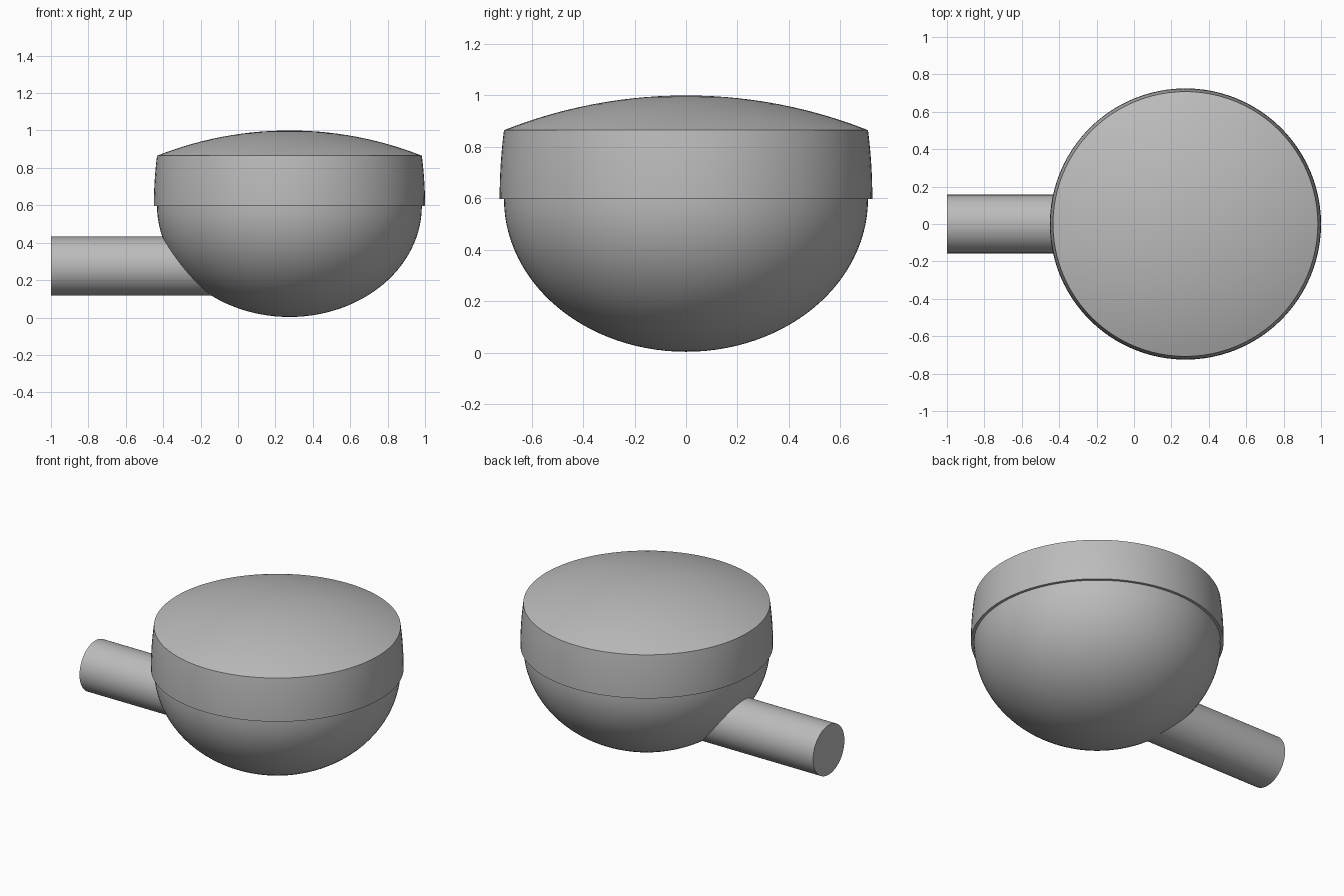
import bpy, bmesh, math
from mathutils import Matrix

if "Cube" in bpy.data.objects:
    bpy.data.objects.remove(bpy.data.objects["Cube"], do_unlink=True)

CENTRE_X = 0.275
RIM_Z = 0.597
BOWL_R, BAND_R = 0.708, 0.725
EDGE_Z, TOP_Z = 0.865, 1.0

grey = bpy.data.materials.new("plain grey")
grey.use_nodes = True
colour = (0.5, 0.5, 0.5, 1)
grey.diffuse_color = colour
grey.node_tree.nodes["Principled BSDF"].inputs["Base Color"].default_value = colour


def lathe(name, profile, matrix, steps=96):
    """Spin a profile of (radius, height) points into a solid of revolution."""
    bm = bmesh.new()
    verts = [bm.verts.new((r, 0, z)) for r, z in profile]
    edges = [bm.edges.new(pair) for pair in zip(verts, verts[1:])]
    bmesh.ops.spin(bm, geom=verts + edges, cent=(0, 0, 0), axis=(0, 0, 1),
                   angle=math.tau, steps=steps, use_duplicate=False)
    bmesh.ops.remove_doubles(bm, verts=bm.verts, dist=1e-4)
    bmesh.ops.recalc_face_normals(bm, faces=bm.faces)
    mesh = bpy.data.meshes.new(name)
    bm.to_mesh(mesh)
    bm.free()
    mesh.transform(matrix)
    mesh.materials.append(grey)
    obj = bpy.data.objects.new(name, mesh)
    bpy.context.collection.objects.link(obj)
    bpy.ops.object.select_all(action='DESELECT')
    obj.select_set(True)
    bpy.context.view_layer.objects.active = obj
    bpy.ops.object.shade_smooth_by_angle(angle=math.radians(25))
    return obj


upright = Matrix.Translation((CENTRE_X, 0, 0))

# Bowl: lower half of a flattened sphere
depth = RIM_Z - 0.003
quarter = [math.pi / 2 * i / 28 for i in range(29)]
lathe("bowl", [(BOWL_R * math.sin(a), RIM_Z - depth * math.cos(a))
               for a in quarter], upright)

# Lid: underside ledge, gently curved band, then a shallow dome
bulge = math.acos(BOWL_R / BAND_R)
band = [(BAND_R * math.cos(bulge * i / 10),
         RIM_Z + (EDGE_Z - RIM_Z) * math.sin(bulge * i / 10) / math.sin(bulge))
        for i in range(11)]
rise = TOP_Z - EDGE_Z
dome_r = (BOWL_R ** 2 + rise ** 2) / (2 * rise)
span = math.asin(BOWL_R / dome_r)
dome = [(dome_r * math.sin(span * (1 - i / 14)),
         TOP_Z - dome_r * (1 - math.cos(span * (1 - i / 14))))
        for i in range(1, 15)]
lathe("lid", [(0, RIM_Z)] + band + dome, upright)

# Handle: round bar running from the left end into the bowl
bar_r, bar_len = 0.157, 1.0
along_x = Matrix.Translation((-1, 0, 0.275)) @ Matrix.Rotation(math.pi / 2, 4, 'Y')
lathe("handle", [(0, 0), (bar_r, 0), (bar_r, bar_len), (0, bar_len)], along_x, 64)
